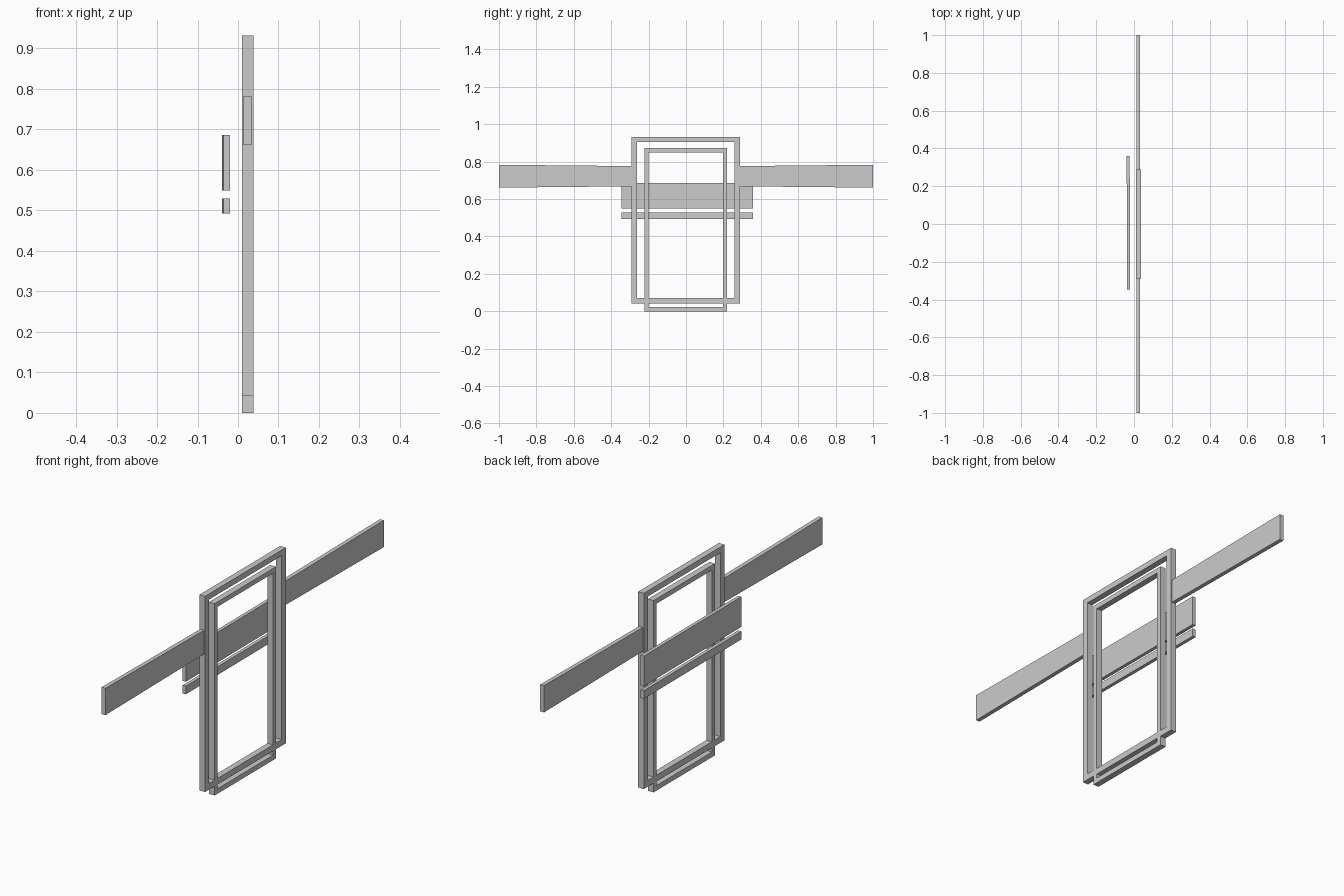
import bpy, bmesh

if "Cube" in bpy.data.objects:
    bpy.data.objects.remove(bpy.data.objects["Cube"])


def finish(name, bm):
    bmesh.ops.recalc_face_normals(bm, faces=bm.faces)
    mesh = bpy.data.meshes.new(name)
    bm.to_mesh(mesh)
    bm.free()
    obj = bpy.data.objects.new(name, mesh)
    bpy.context.collection.objects.link(obj)
    return obj


def frame(name, outer, inner, x0, x1):
    """Closed rectangular frame; rectangles are (y0, y1, z0, z1)."""
    bm = bmesh.new()

    def loop(r, x):
        y0, y1, z0, z1 = r
        return [bm.verts.new((x, y, z)) for y, z in ((y0, z0), (y1, z0), (y1, z1), (y0, z1))]

    rings = [loop(outer, x0), loop(outer, x1), loop(inner, x1), loop(inner, x0)]
    for k in range(4):
        a, b = rings[k], rings[(k + 1) % 4]
        for i in range(4):
            j = (i + 1) % 4
            bm.faces.new((a[i], a[j], b[j], b[i]))
    return finish(name, bm)


def plank(name, end_a, end_b):
    """Plank between two end sections given as (y, x0, x1, z0, z1)."""
    bm = bmesh.new()
    a, b = [[bm.verts.new((x, y, z)) for x, z in ((x0, z0), (x1, z0), (x1, z1), (x0, z1))]
            for y, x0, x1, z0, z1 in (end_a, end_b)]
    bm.faces.new(a)
    bm.faces.new(b)
    for i in range(4):
        j = (i + 1) % 4
        bm.faces.new((a[i], a[j], b[j], b[i]))
    return finish(name, bm)


# Two overlapping upright frames
frame("outer_frame", (-0.291, 0.289, 0.042, 0.932), (-0.262, 0.260, 0.070, 0.906), 0.010, 0.038)
frame("inner_frame", (-0.222, 0.219, 0.0, 0.872), (-0.200, 0.197, 0.023, 0.850), 0.010, 0.038)

# Long side planks, slightly wider at the outer ends
for side, s in (("left", -1), ("right", 1)):
    plank(side + "_plank", (s * 0.275, 0.014, 0.033, 0.668, 0.776),
          (s * 1.0, 0.014, 0.033, 0.661, 0.783))

# Crossboards behind the frames, slightly skewed
for name, z0, z1 in (("wide_crossboard", 0.549, 0.686), ("narrow_crossboard", 0.492, 0.529)):
    plank(name, (-0.346, -0.036, -0.020, z0, z1), (0.359, -0.039, -0.023, z0, z1))
